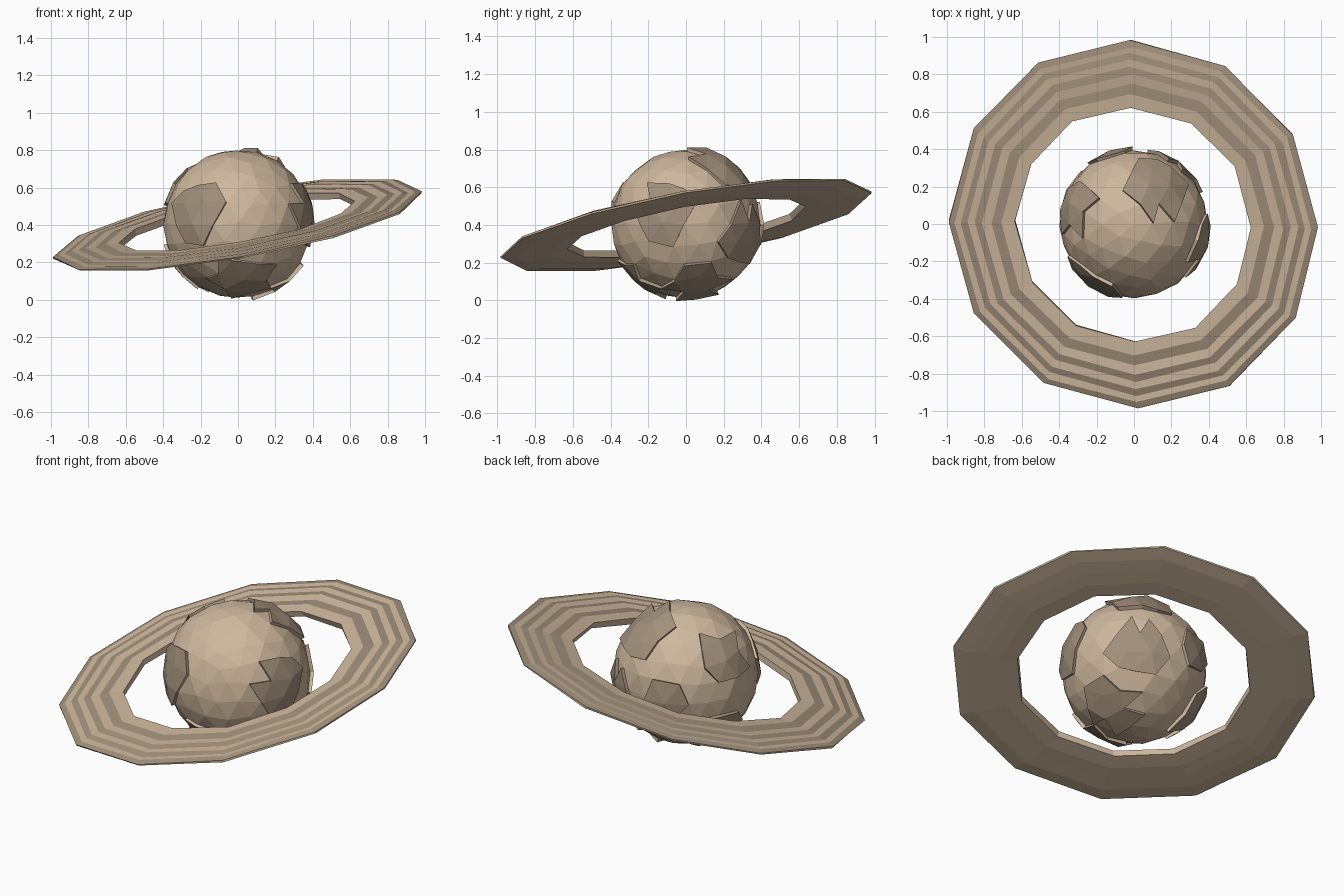
import bpy, bmesh, math, random
from mathutils import Vector

if "Cube" in bpy.data.objects:
    bpy.data.objects.remove(bpy.data.objects["Cube"])

random.seed(4)
CENTRE = Vector((0, 0, 0.405))


def material(name, col):
    m = bpy.data.materials.new(name)
    m.diffuse_color = (*col, 1)
    m.use_nodes = True
    m.node_tree.nodes["Principled BSDF"].inputs["Base Color"].default_value = m.diffuse_color
    return m


LIGHT = material("light_tan", (0.62, 0.48, 0.34))
DARK = material("dark_tan", (0.36, 0.28, 0.20))


def finish(bm, name):
    bmesh.ops.recalc_face_normals(bm, faces=bm.faces)
    me = bpy.data.meshes.new(name)
    bm.to_mesh(me)
    bm.free()
    me.materials.append(LIGHT)
    me.materials.append(DARK)
    ob = bpy.data.objects.new(name, me)
    bpy.context.collection.objects.link(ob)
    ob.location = CENTRE
    return ob


# Planet: faceted ball with raised land plates (direction, angular radius)
PLATES = [
    ((-0.22, -0.31, 0.06), 0.40),
    ((-0.30, 0.08, 0.22), 0.36),
    ((0.38, -0.10, 0.08), 0.40),
    ((0.13, 0.21, 0.31), 0.42),
    ((0.24, 0.32, -0.08), 0.36),
    ((0.22, 0.06, -0.33), 0.36),
    ((0.02, -0.26, -0.29), 0.38),
    ((-0.28, 0.16, -0.22), 0.40),
    ((-0.12, 0.38, 0.02), 0.30),
]
bm = bmesh.new()
bmesh.ops.create_icosphere(bm, subdivisions=3, radius=0.398)
for v in bm.verts:
    n = v.co.normalized()
    j = Vector([random.uniform(-1, 1) for _ in range(3)]) * 0.014
    v.co = (v.co + j - n * j.dot(n)) * random.uniform(0.985, 1.005)
for direction, size in PLATES:
    d = Vector(direction)
    land = [f for f in bm.faces if f.material_index == 0
            and f.calc_center_median().angle(d) < size]
    for f in land:
        f.material_index = 1
land = [f for f in bm.faces if f.material_index == 1]
res = bmesh.ops.extrude_face_region(bm, geom=land)
bmesh.ops.delete(bm, geom=[f for f in land if f.is_valid], context='FACES')
for v in res["geom"]:
    if isinstance(v, bmesh.types.BMVert):
        v.co += v.co.normalized() * random.uniform(0.012, 0.024)
finish(bm, "planet")

# Ring: twelve-sided, thin banded disc, tilted
N = 12
TOP = [(0.640, 0.018), (0.715, 0.022), (0.770, 0.017), (0.820, 0.021),
       (0.860, 0.015), (0.900, 0.018), (0.935, 0.011), (0.970, 0.012),
       (1.004, 0.004)]
BOTTOM = [(1.002, -0.006), (0.92, -0.015), (0.83, -0.019),
          (0.74, -0.021), (0.645, -0.018)]
profile = TOP + BOTTOM
bm = bmesh.new()
loops = []
for i in range(N):
    a = 2 * math.pi * i / N
    wob = random.uniform(-0.006, 0.004)
    row = []
    for r, z in profile:
        t = a + random.uniform(-0.012, 0.012)
        rr = r + wob + random.uniform(-0.003, 0.003)
        row.append(bm.verts.new((rr * math.cos(t), rr * math.sin(t),
                                 z + random.uniform(-0.002, 0.002))))
    loops.append(row)
P = len(profile)
for i in range(N):
    a, b = loops[i], loops[(i + 1) % N]
    for k in range(P):
        m = (k + 1) % P
        f = bm.faces.new((a[k], b[k], b[m], a[m]))
        f.material_index = 1 if k < len(TOP) - 1 and k % 2 else 0
ring = finish(bm, "ring")
ring.rotation_mode = 'QUATERNION'
ring.rotation_quaternion = Vector((0, 0, 1)).rotation_difference(
    Vector((-0.18, -0.18, 1)))
ring.location.z = 0.40
